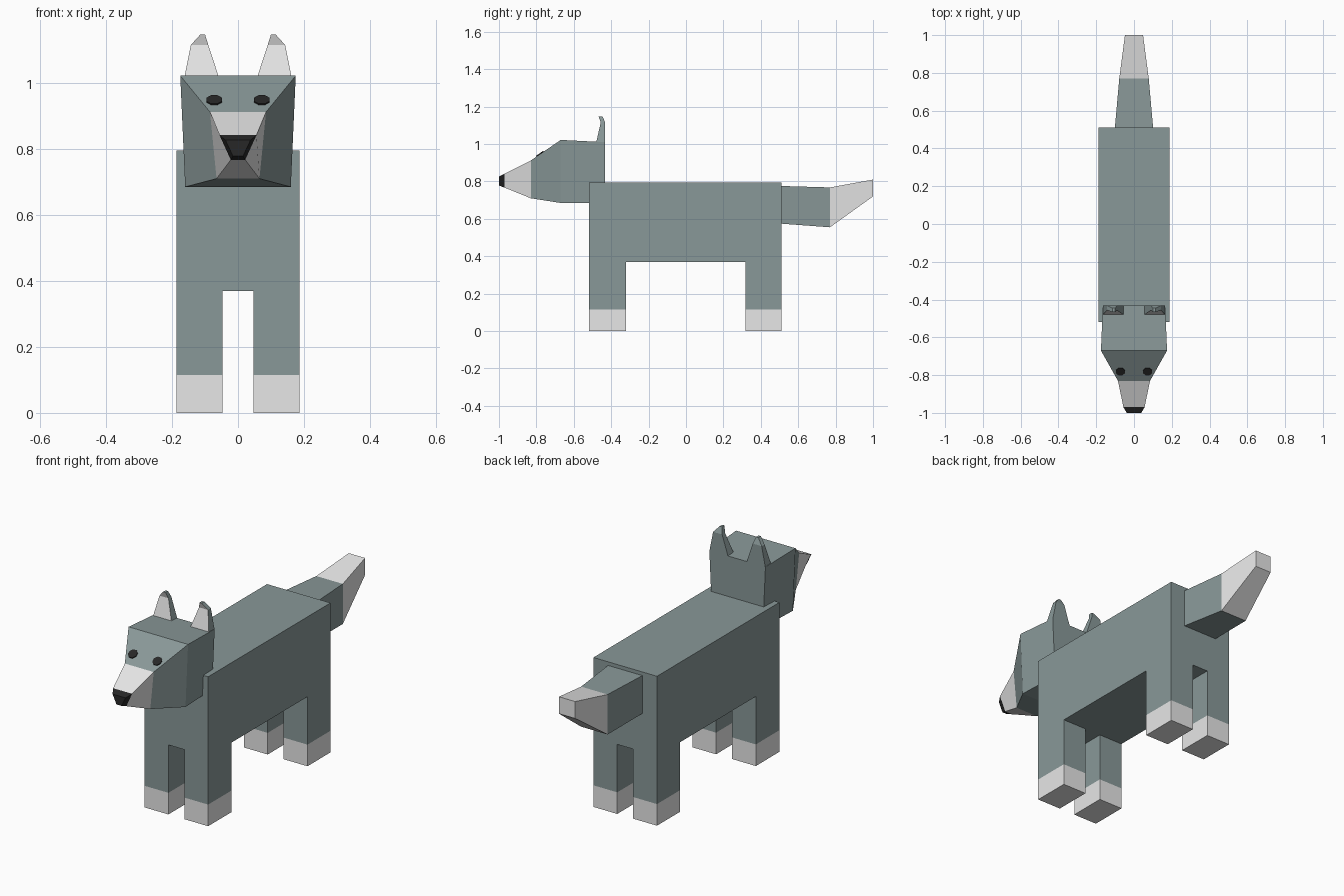
import bpy, bmesh, math
from mathutils import Vector, Matrix

if "Cube" in bpy.data.objects:
    bpy.data.objects.remove(bpy.data.objects["Cube"])


def material(name, rgb):
    m = bpy.data.materials.new(name)
    m.diffuse_color = (*rgb, 1)
    m.use_nodes = True
    m.node_tree.nodes["Principled BSDF"].inputs["Base Color"].default_value = m.diffuse_color
    return m


MATS = [material("grey fur", (0.25, 0.315, 0.315)),
        material("white fur", (0.8, 0.8, 0.8)),
        material("black", (0.02, 0.02, 0.02))]
GREY, WHITE, BLACK = 0, 1, 2


def finish(name, bm):
    bmesh.ops.recalc_face_normals(bm, faces=bm.faces)
    me = bpy.data.meshes.new(name)
    bm.to_mesh(me)
    bm.free()
    for m in MATS:
        me.materials.append(m)
    ob = bpy.data.objects.new(name, me)
    bpy.context.collection.objects.link(ob)
    return ob


def loft(name, rings, mats):
    """Skin four-cornered rings; mats gives one material per segment."""
    bm = bmesh.new()
    vs = [[bm.verts.new(p) for p in r] for r in rings]
    for a, b, m in zip(vs, vs[1:], mats):
        for i in range(4):
            j = (i + 1) % 4
            bm.faces.new((a[i], a[j], b[j], b[i])).material_index = m
    bm.faces.new(vs[0]).material_index = mats[0]
    bm.faces.new(vs[-1]).material_index = mats[-1]
    return finish(name, bm)


def section(y, z0, z1, w0, w1):
    """Trapezoid across the animal: half width w0 at bottom, w1 at top."""
    return [(-w0, y, z0), (w0, y, z0), (w1, y, z1), (-w1, y, z1)]


# Body and legs: outer skin of the filled cells of a 3x3x3 grid
xs = (-0.187, -0.047, 0.047, 0.187)
ys = (-0.518, -0.32, 0.317, 0.511)
zs = (0, 0.115, 0.37, 0.795)
filled = {(i, j, k) for i in range(3) for j in range(3) for k in range(3)
          if k == 2 or (i != 1 and j != 1)}
bm = bmesh.new()
for c in filled:
    for ax in range(3):
        for s in (0, 1):
            n = list(c)
            n[ax] += 2 * s - 1
            if tuple(n) in filled:
                continue
            u, v = (ax + 1) % 3, (ax + 2) % 3
            quad = []
            for du, dv in ((0, 0), (1, 0), (1, 1), (0, 1)):
                p = list(c)
                p[ax] += s
                p[u] += du
                p[v] += dv
                quad.append(bm.verts.new((xs[p[0]], ys[p[1]], zs[p[2]])))
            bm.faces.new(quad).material_index = WHITE if c[2] == 0 else GREY
bmesh.ops.remove_doubles(bm, verts=bm.verts, dist=1e-4)
bmesh.ops.recalc_face_normals(bm, faces=bm.faces)
bmesh.ops.dissolve_limit(bm, angle_limit=0.01, verts=bm.verts,
                         edges=bm.edges, delimit={'MATERIAL'})
finish("body_and_legs", bm)

# Tail with white tip
loft("tail", [section(0.50, 0.575, 0.776, 0.102, 0.102),
              section(0.77, 0.555, 0.768, 0.078, 0.078),
              section(1.0, 0.72, 0.81, 0.048, 0.048)], [GREY, WHITE])

# Head, muzzle and nose
loft("head", [section(-0.432, 0.685, 1.01, 0.15, 0.165),
              section(-0.67, 0.685, 1.022, 0.16, 0.175),
              section(-0.83, 0.71, 0.912, 0.065, 0.085),
              section(-0.97, 0.767, 0.842, 0.022, 0.056),
              section(-1.0, 0.778, 0.827, 0.015, 0.038)],
     [GREY, GREY, WHITE, BLACK])

# Direction of the sloping forehead, used to seat the eyes
slope = Vector((0, 0.16, 0.11)).normalized()
normal = Vector((1, 0, 0)).cross(slope)

for side, sx in (("left", 1), ("right", -1)):
    # Ear with white inner face and forward curled tip
    rings = [[(sx * x, y, z) for x, y in ((x0, y0), (x1, y0), (x1, y1), (x0, y1))]
             for z, x0, x1, y0, y1 in ((1.005, 0.054, 0.165, -0.481, -0.432),
                                       (1.115, 0.09, 0.143, -0.456, -0.432),
                                       (1.147, 0.1, 0.114, -0.467, -0.446))]
    ear = loft(side + "_ear", rings, [GREY, GREY])
    for p in ear.data.polygons:
        if p.normal.y < -0.6:
            p.material_index = WHITE

    # Eye: thin octagonal plate on the forehead
    bm = bmesh.new()
    rot = Matrix((Vector((1, 0, 0)), slope, normal)).transposed().to_4x4()
    pos = Matrix.Translation(Vector((sx * 0.072, -0.78, 0.946)) + normal * 0.001)
    bmesh.ops.create_cone(bm, cap_ends=True, segments=8, radius1=0.025,
                          radius2=0.025, depth=0.008,
                          matrix=pos @ rot @ Matrix.Rotation(math.pi / 8, 4, 'Z'))
    for f in bm.faces:
        f.material_index = BLACK
    finish(side + "_eye", bm)
